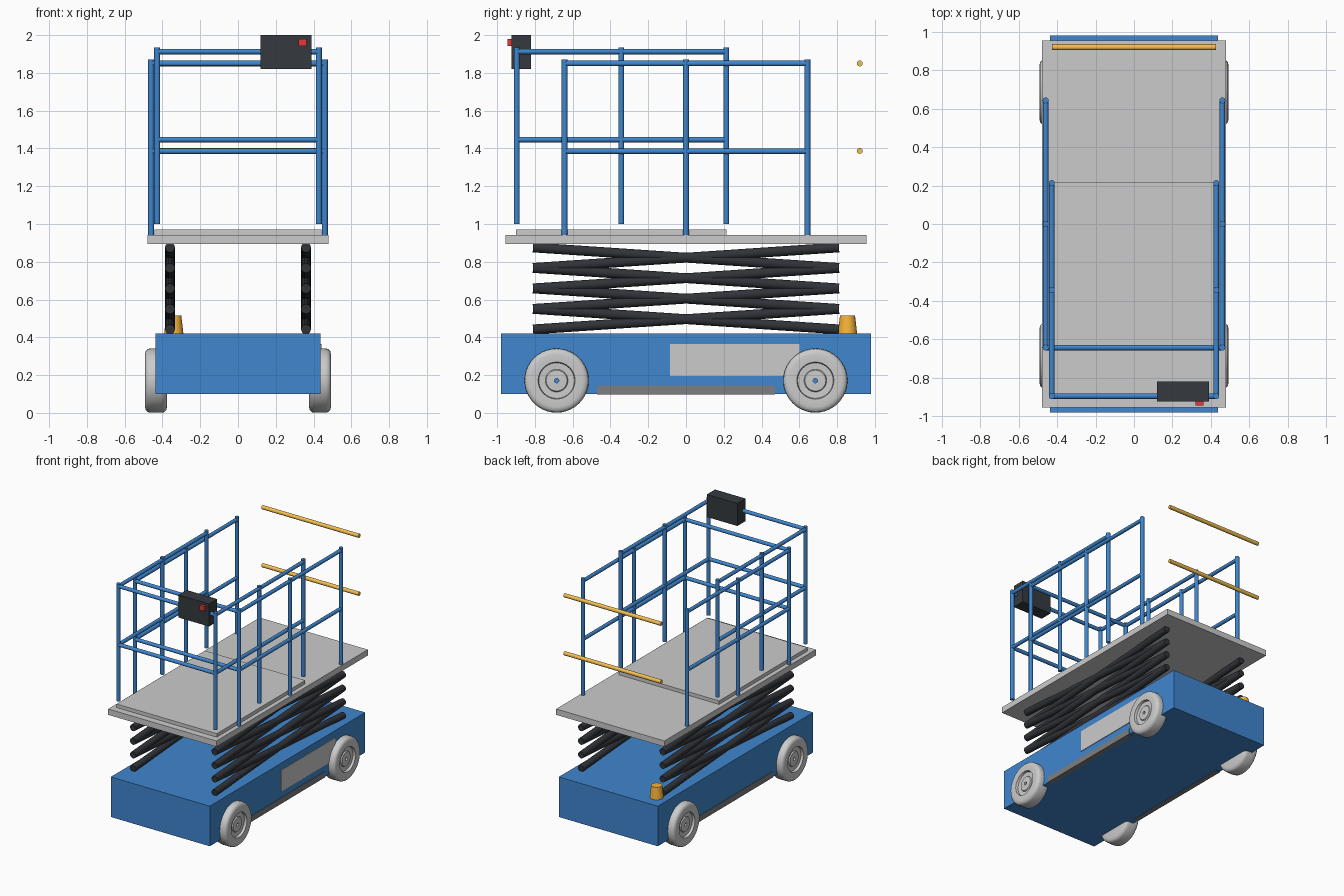
import bpy, bmesh, math
from mathutils import Vector

if "Cube" in bpy.data.objects:
    bpy.data.objects.remove(bpy.data.objects["Cube"])


def material(name, rgb):
    m = bpy.data.materials.new(name)
    m.diffuse_color = (*rgb, 1)
    m.use_nodes = True
    m.node_tree.nodes["Principled BSDF"].inputs["Base Color"].default_value = m.diffuse_color
    return m


BLUE = material("blue_paint", (0.05, 0.24, 0.62))
BLACK = material("black_steel", (0.03, 0.033, 0.04))
DARK = material("dark_plastic", (0.036, 0.042, 0.05))
GUARD = material("guard_grey", (0.2, 0.21, 0.22))
ORANGE = material("orange_lens", (0.95, 0.45, 0.04))
YELLOW = material("yellow_paint", (0.9, 0.52, 0.08))
RED = material("red_button", (0.8, 0.04, 0.04))


def finish(bm, name, mat=None, smooth=False):
    bmesh.ops.recalc_face_normals(bm, faces=bm.faces)
    me = bpy.data.meshes.new(name)
    bm.to_mesh(me)
    bm.free()
    ob = bpy.data.objects.new(name, me)
    bpy.context.collection.objects.link(ob)
    if mat:
        me.materials.append(mat)
    if smooth:
        bpy.ops.object.select_all(action='DESELECT')
        ob.select_set(True)
        bpy.context.view_layer.objects.active = ob
        bpy.ops.object.shade_smooth_by_angle(angle=math.radians(35))
    return ob


def box(name, x, y, z, mat=None):
    bm = bmesh.new()
    bmesh.ops.create_cube(bm, size=1)
    for v in bm.verts:
        v.co = [(r[0] + r[1]) / 2 + c * (r[1] - r[0]) for r, c in zip((x, y, z), v.co)]
    return finish(bm, name, mat)


def add_tube(bm, a, b, r, r2=None, sides=16):
    a, b = Vector(a), Vector(b)
    new = bmesh.ops.create_cone(bm, cap_ends=True, segments=sides, radius1=r,
                                radius2=r if r2 is None else r2, depth=(b - a).length)
    rot = (b - a).to_track_quat('Z', 'Y')
    for v in new['verts']:
        v.co = rot @ v.co + (a + b) / 2


def tubes(name, ends, r, mat, r2=None, sides=16):
    bm = bmesh.new()
    for a, b in ends:
        add_tube(bm, a, b, r, r2, sides)
    return finish(bm, name, mat, True)


# Chassis, service panel and side guards
box("chassis", (-0.437, 0.437), (-0.98, 0.98), (0.10, 0.42), BLUE)
box("service_panel", (0.42, 0.442), (-0.085, 0.6), (0.195, 0.365))
for s, side in ((1, "right"), (-1, "left")):
    box("ground_guard_" + side, sorted((s * 0.40, s * 0.441)), (-0.47, 0.47), (0.098, 0.145), GUARD)

# Wheels: lathed tyre with rounded shoulders and a dished hub (x, radius)
PROFILE = [(0.376, 0.012), (0.376, 0.140), (0.380, 0.157), (0.390, 0.167), (0.405, 0.170),
           (0.463, 0.170), (0.478, 0.167), (0.488, 0.157), (0.492, 0.140),
           (0.489, 0.098), (0.470, 0.094), (0.468, 0.060), (0.476, 0.055), (0.478, 0.012)]
for s, side in ((1, "right"), (-1, "left")):
    for y, end in ((-0.685, "front"), (0.685, "rear")):
        bm = bmesh.new()
        n = 40
        rings = [[bm.verts.new((s * x, y + r * math.cos(2 * math.pi * k / n),
                                0.171 + r * math.sin(2 * math.pi * k / n))) for k in range(n)]
                 for x, r in PROFILE]
        for a, b in zip(rings, rings[1:] + rings[:1]):
            for k in range(n):
                j = (k + 1) % n
                bm.faces.new((a[k], a[j], b[j], b[k]))
        finish(bm, f"wheel_{end}_{side}", None, True)

# Warning beacon
tubes("beacon", [((-0.34, 0.855, 0.41), (-0.34, 0.855, 0.515))], 0.052, ORANGE, 0.040, 24)

# Scissor stack: four crossed pairs on each side
for s, side in ((1, "right"), (-1, "left")):
    arms = []
    for i in range(4):
        lo, hi = 0.442 + i * 0.1085, 0.442 + (i + 1) * 0.1085
        arms += [((s * 0.36, -0.81, lo), (s * 0.36, 0.81, hi)),
                 ((s * 0.36, -0.81, hi), (s * 0.36, 0.81, lo))]
    tubes("scissor_arms_" + side, arms, 0.026, BLACK)

# Platform and sliding deck
box("platform", (-0.478, 0.478), (-0.955, 0.955), (0.895, 0.942))
box("extension_deck", (-0.443, 0.443), (-0.90, 0.215), (0.93, 0.97))


# Guard rails: posts, two rail heights on both sides and across the front
def guard(name, x, ys, base, top, heights, r=0.0155):
    posts = [((s * x, y, base), (s * x, y, top)) for s in (-1, 1) for y in ys]
    rails = []
    for z in heights:
        rails += [((s * x, ys[0], z), (s * x, ys[-1], z)) for s in (-1, 1)]
        rails.append(((-x, ys[0], z), (x, ys[0], z)))
    tubes(name + "_posts", posts, r, BLUE)
    tubes(name + "_rails", rails, r - 0.001, BLUE)


guard("platform_guard", 0.46, (-0.643, 0, 0.643), 0.935, 1.872, (1.385, 1.85))
guard("extension_guard", 0.428, (-0.896, -0.343, 0.213), 1.0, 1.935, (1.447, 1.913))

# Rear entry bars
for z, level in ((1.387, "lower"), (1.85, "upper")):
    tubes("entry_bar_" + level, [((-0.428, 0.92, z), (0.428, 0.92, z))], 0.0155, YELLOW)

# Control box with stop button
box("control_box", (0.12, 0.39), (-0.923, -0.82), (1.82, 2.0), DARK)
box("stop_button", (0.32, 0.362), (-0.945, -0.915), (1.942, 1.98), RED)
